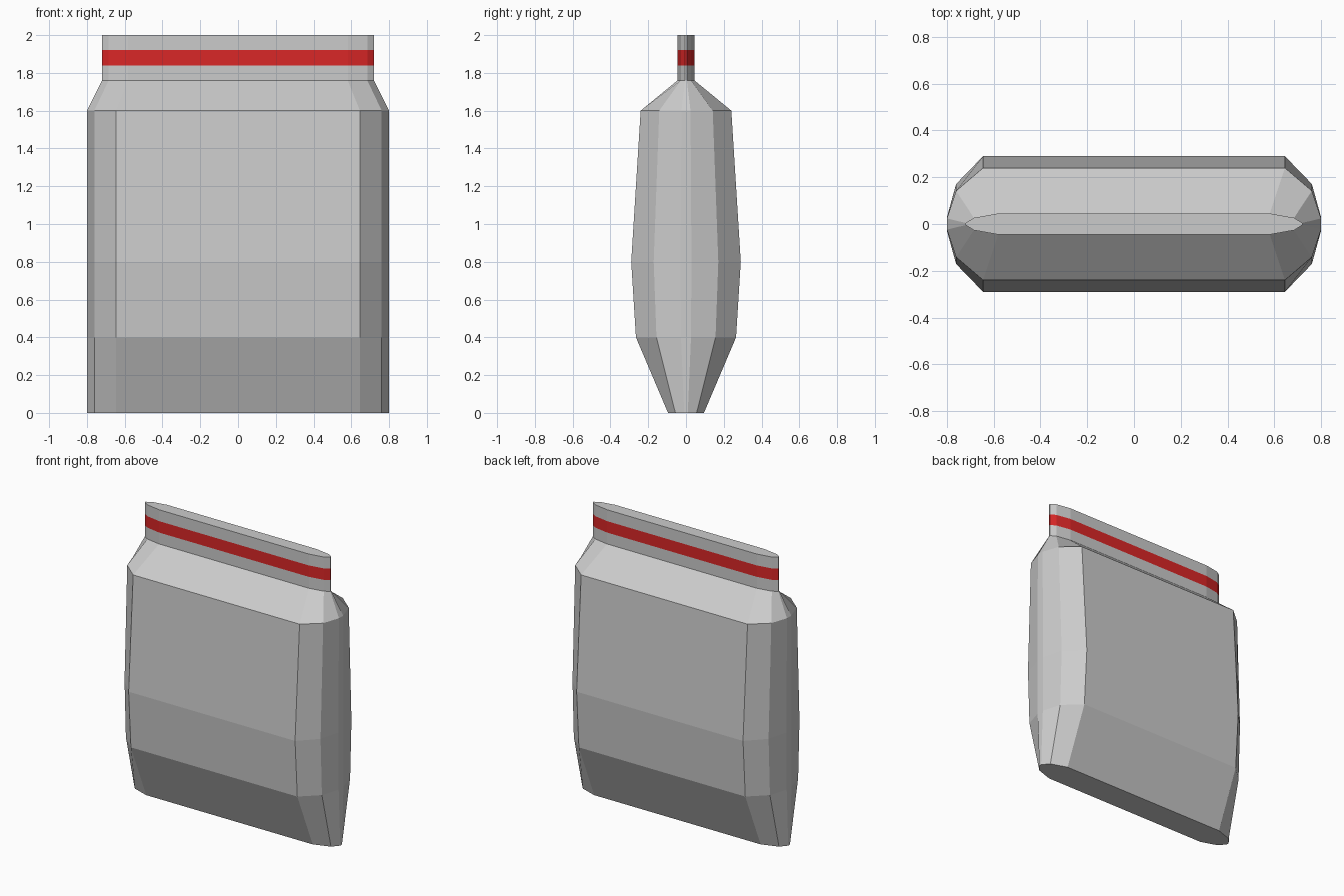
import bpy
import bmesh

if "Cube" in bpy.data.objects:
    bpy.data.objects.remove(bpy.data.objects["Cube"])

# One quarter of the cross-section, as fractions of half width and half depth
QUARTER = [(1.0, 0.1), (0.951, 0.59), (0.807, 1.0)]
OUTLINE = (QUARTER
           + [(-x, y) for x, y in reversed(QUARTER)]
           + [(-x, -y) for x, y in QUARTER]
           + [(x, -y) for x, y in reversed(QUARTER)])


def loft(name, levels, cap_bottom=False, cap_top=False, color=None):
    """Skin the outline through levels of (z, half width, half depth)."""
    bm = bmesh.new()
    rings = [[bm.verts.new((x * w, y * d, z)) for x, y in OUTLINE]
             for z, w, d in levels]
    n = len(OUTLINE)
    for low, high in zip(rings, rings[1:]):
        for i in range(n):
            j = (i + 1) % n
            bm.faces.new((low[i], low[j], high[j], high[i]))
    if cap_bottom:
        bm.faces.new(rings[0][::-1])
    if cap_top:
        bm.faces.new(rings[-1])
    mesh = bpy.data.meshes.new(name)
    bm.to_mesh(mesh)
    bm.free()
    obj = bpy.data.objects.new(name, mesh)
    bpy.context.collection.objects.link(obj)
    if color:
        mat = bpy.data.materials.new(name)
        mat.diffuse_color = color
        mat.use_nodes = True
        mat.node_tree.nodes["Principled BSDF"].inputs["Base Color"].default_value = mat.diffuse_color
        mesh.materials.append(mat)
    return obj


NECK = (0.72, 0.045)

# Bulging pouch with shoulders and the lower neck
loft("pouch_body", [(0.0, 0.8, 0.095), (0.4, 0.8, 0.265), (0.8, 0.8, 0.29),
                    (1.6, 0.8, 0.24), (1.76, *NECK), (1.84, *NECK)],
     cap_bottom=True)

# Red closure strip, flush with the neck
loft("seal_strip", [(1.84, *NECK), (1.92, *NECK)], color=(0.7, 0.02, 0.02, 1))

# Closed top edge
loft("top_edge", [(1.92, *NECK), (2.0, *NECK)], cap_top=True)
